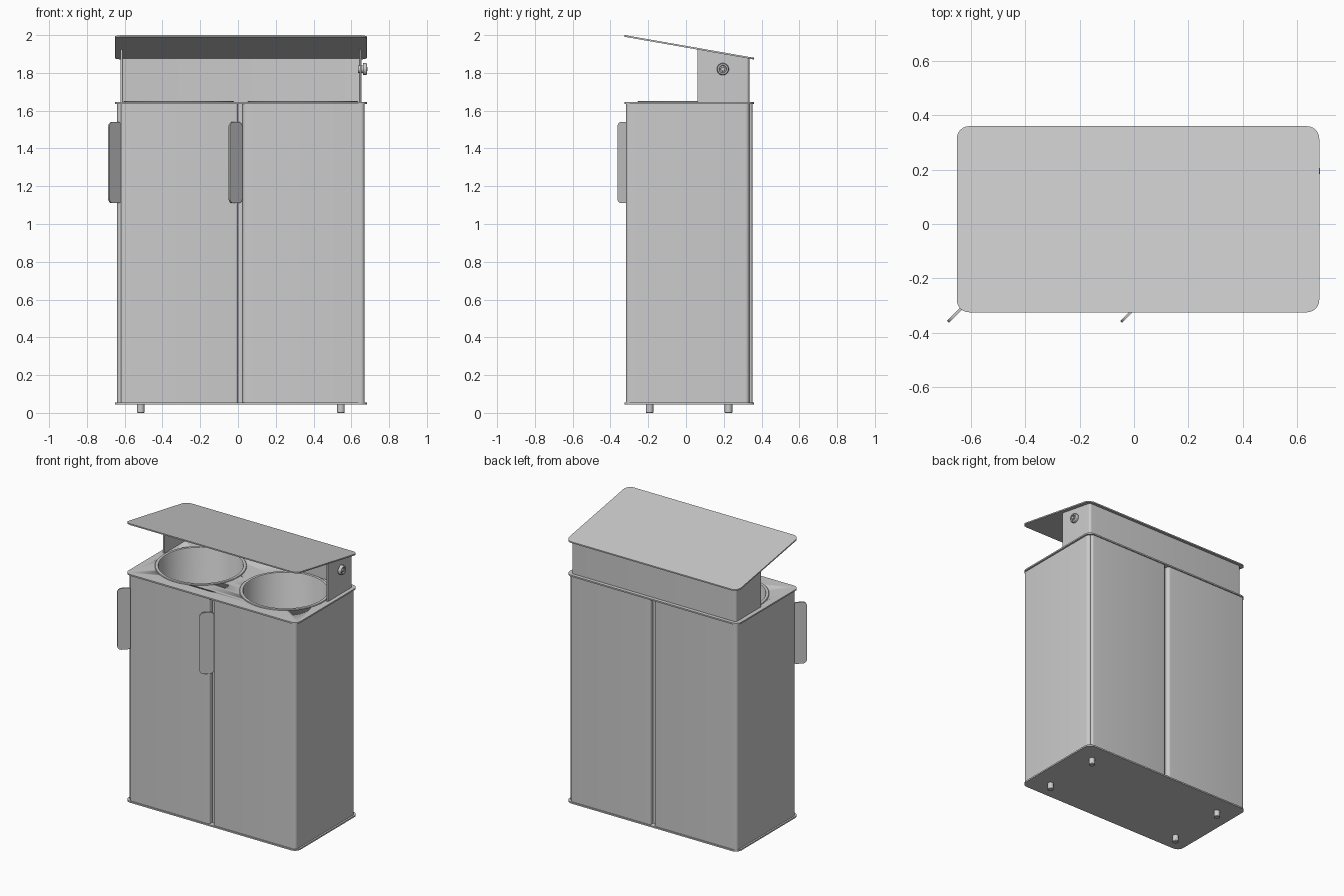
import bpy, bmesh, math
from mathutils import Matrix, Vector

if "Cube" in bpy.data.objects:
    bpy.data.objects.remove(bpy.data.objects["Cube"])

CX, CY = 0.015, 0.0175          # centre of the cabinet
Z0, Z1 = 0.055, 1.635           # wall bottom and top
SLOPE = -0.12 / 0.685           # roof pitch along y


def finish(name, bm):
    bmesh.ops.recalc_face_normals(bm, faces=bm.faces)
    me = bpy.data.meshes.new(name)
    bm.to_mesh(me)
    bm.free()
    ob = bpy.data.objects.new(name, me)
    bpy.context.collection.objects.link(ob)
    bpy.ops.object.select_all(action='DESELECT')
    ob.select_set(True)
    bpy.context.view_layer.objects.active = ob
    bpy.ops.object.shade_smooth_by_angle(angle=math.radians(32))
    return ob


def rounded(pts, r, closed, n=6):
    """Replace the corners of a polyline by arcs."""
    out = []
    for i, p in enumerate(pts):
        p = Vector(p)
        if not closed and i in (0, len(pts) - 1):
            out.append(p)
            continue
        a = (Vector(pts[i - 1]) - p).normalized()
        b = (Vector(pts[(i + 1) % len(pts)]) - p).normalized()
        c = p + (a + b) * r         # right-angled corners
        for k in range(n + 1):
            t = math.pi / 2 * k / n
            out.append(c - b * r * math.cos(t) - a * r * math.sin(t))
    return out


def prism(name, outline, z0, z1, slope=None, matrix=None):
    """Extrude an outline; slope(y) may replace z1 with a tilted top."""
    bm = bmesh.new()
    lo = [bm.verts.new((p[0], p[1], z0)) for p in outline]
    hi = [bm.verts.new((p[0], p[1], slope(p[1]) if slope else z1)) for p in outline]
    bm.faces.new(lo[::-1])
    bm.faces.new(hi)
    for i in range(len(lo)):
        j = (i + 1) % len(lo)
        bm.faces.new((lo[i], lo[j], hi[j], hi[i]))
    if matrix:
        bm.transform(matrix)
    return finish(name, bm)


def rect(x0, x1, y0, y1, r):
    return rounded([(x0, y0), (x1, y0), (x1, y1), (x0, y1)], r, True)


def sheet(path, r, t):
    """Outline of a bent sheet of thickness t lying left of the path."""
    inner = []
    for i, p in enumerate(path):
        off = Vector((0, 0))
        for a, b in ((i - 1, i), (i, i + 1)):
            if a >= 0 and b < len(path):
                d = (Vector(path[b]) - Vector(path[a])).normalized()
                off += Vector((-d.y, d.x)) * t
        inner.append(Vector(p) + off)
    return rounded(path, r, False) + rounded(inner, r - t, False)[::-1]


def lathe(name, profile, matrix, steps=64):
    """Spin an (r, z) profile around local z."""
    bm = bmesh.new()
    vs = [bm.verts.new((r, 0, z)) for r, z in profile]
    es = [bm.edges.new(e) for e in zip(vs, vs[1:])]
    bmesh.ops.spin(bm, geom=vs + es, axis=(0, 0, 1), cent=(0, 0, 0),
                   angle=2 * math.pi, steps=steps)
    bmesh.ops.remove_doubles(bm, verts=bm.verts, dist=1e-5)
    bm.transform(matrix)
    return finish(name, bm)


def half_turn(path):
    return [(2 * CX - x, 2 * CY - y) for x, y in path]


# Base and top plates
plate = rect(-0.652, 0.682, -0.325, 0.36, 0.045)
prism("base_plate", plate, 0.045, Z0)
top = prism("top_plate", plate, Z1, 1.645)

# Corner shells and flat doors, repeated by a half turn
shell = [(0.025, -0.285), (0.025, -0.317), (0.67, -0.317), (0.67, 0.335), (0.64, 0.335)]
door = [(-0.62, -0.285), (-0.62, -0.317), (0.0, -0.317), (0.0, -0.285)]
for side, turn in (("front", list), ("back", half_turn)):
    prism(side + "_corner_shell", sheet(turn(shell), 0.02, 0.01), Z0, Z1)
    prism(side + "_door", sheet(turn(door), 0.014, 0.01), Z0, Z1)
    # Posts closing the gaps from inside
    for i, (x, y) in enumerate(turn([(0.0125, -0.28), (-0.61, -0.28)])):
        prism(f"{side}_post_{i}", rect(x - 0.02, x + 0.02, y - 0.005, y + 0.005, 0.002), Z0, Z1)

# Angled door handles
for name, x in (("left_handle", -0.685), ("middle_handle", -0.047)):
    m = (Matrix.Translation((x, -0.36, 1.11)) @ Matrix.Rotation(math.radians(45), 4, 'Z')
         @ Matrix.Rotation(math.radians(90), 4, 'X'))
    prism(name, rect(0, 0.095, 0, 0.43, 0.028), -0.005, 0.005, matrix=m)

# Two bins set into holes in the top plate
bin_profile = [(0, 0.12), (0.262, 0.12), (0.268, 0.13), (0.268, 1.645), (0.271, 1.651),
               (0.289, 1.651), (0.292, 1.648), (0.292, 1.645), (0.276, 1.645),
               (0.276, 0.11), (0, 0.11)]
for name, x in (("left_bin", CX - 0.328), ("right_bin", CX + 0.328)):
    place = Matrix.Translation((x, 0.035, 0))
    cutter = lathe("hole_cutter", [(0, 1.6), (0.279, 1.6), (0.279, 1.7), (0, 1.7)], place)
    cutter.hide_render = True
    mod = top.modifiers.new("hole", 'BOOLEAN')
    mod.operation = 'DIFFERENCE'
    mod.solver = 'EXACT'
    mod.object = cutter
    bpy.context.view_layer.objects.active = top
    bpy.ops.object.modifier_apply(modifier=mod.name)
    bpy.data.objects.remove(cutter)
    lathe(name, bin_profile, place)

# Hood riser, open to the front, with a sloped top edge
riser = [(0.655, 0.06), (0.655, 0.335), (-0.622, 0.335), (-0.622, 0.06)]
prism("hood_riser", sheet(riser, 0.016, 0.01), 1.643, 0,
      slope=lambda y: 1.996 + SLOPE * (y + 0.325))

# Sloped roof
shear = Matrix.Identity(4)
shear[2][1] = SLOPE
shear[2][3] = 2.0 + SLOPE * 0.325
prism("roof", plate, -0.009, 0, matrix=shear)

# Round lock on the right of the hood
lathe("lock", [(0, -0.02), (0.02, -0.02), (0.02, 0.006), (0.032, 0.006), (0.032, 0.022),
               (0.028, 0.028), (0.02, 0.028), (0.018, 0.018), (0.012, 0.018),
               (0.011, 0.03), (0, 0.03)],
      Matrix.Translation((0.655, 0.195, 1.82)) @ Matrix.Rotation(math.pi / 2, 4, 'Y'), 32)

# Feet
for i, (x, y) in enumerate([(x, y) for x in (-0.515, 0.545) for y in (-0.193, 0.225)]):
    lathe(f"foot_{i}", [(0, 0), (0.017, 0), (0.02, 0.003), (0.02, 0.046), (0, 0.046)],
          Matrix.Translation((x, y, 0)), 24)
